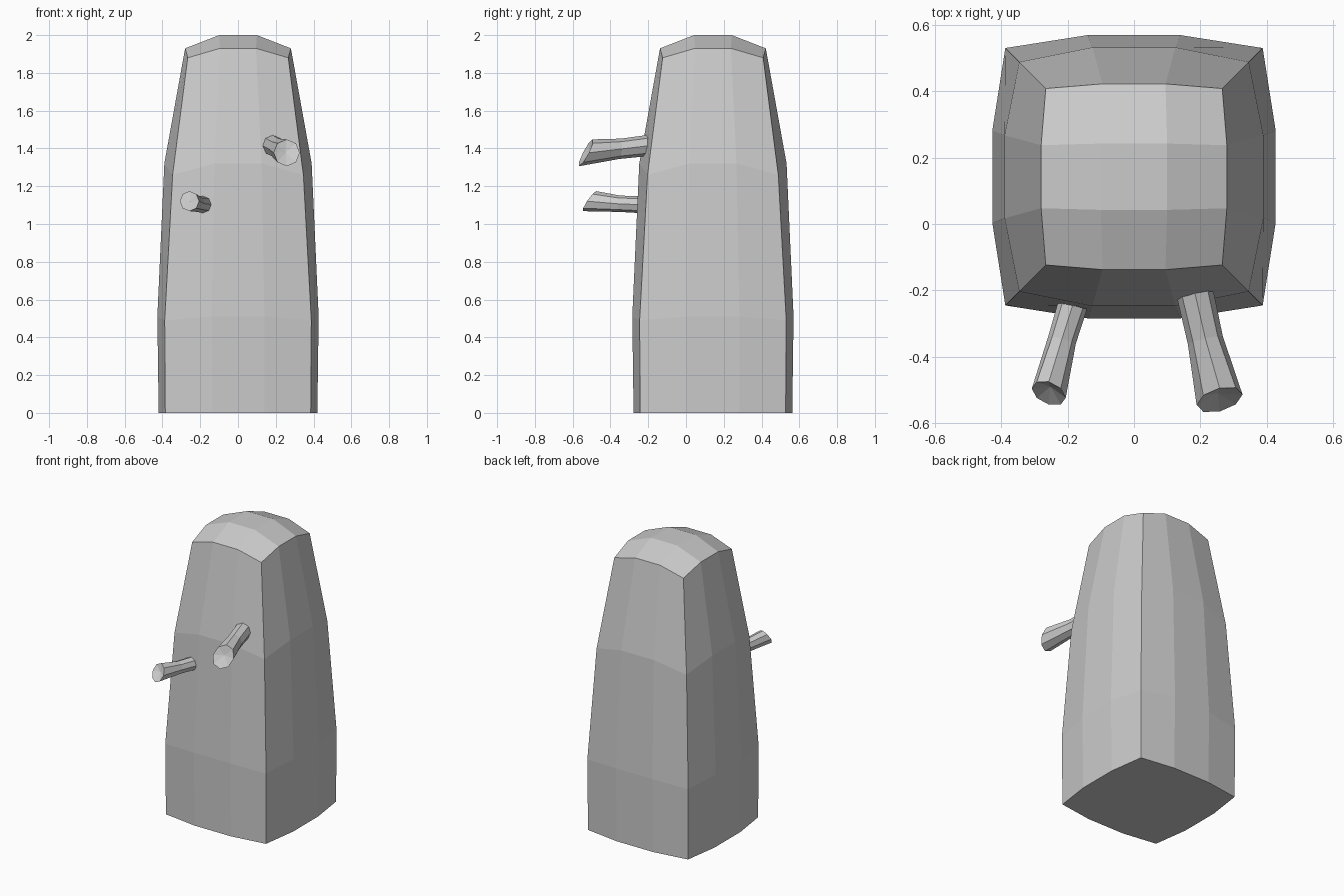
import bpy, bmesh, math
from mathutils import Vector

if "Cube" in bpy.data.objects:
    bpy.data.objects.remove(bpy.data.objects["Cube"])

CY = 0.1425  # body centre in y


def finish(name, bm):
    bmesh.ops.recalc_face_normals(bm, faces=bm.faces[:])
    me = bpy.data.meshes.new(name)
    bm.to_mesh(me)
    bm.free()
    ob = bpy.data.objects.new(name, me)
    bpy.context.collection.objects.link(ob)
    return ob


def bridge(bm, a, b):
    n = len(a)
    for i in range(n):
        j = (i + 1) % n
        bm.faces.new((a[i], a[j], b[j], b[i]))


# Stump body: bulged square rings, three segments per side
def body_ring(bm, corner, corner_z, mid, mid_off, mid_z):
    verts = []
    for q in range(4):
        a = q * math.pi / 2
        c, s = round(math.cos(a)), round(math.sin(a))
        for x, y, z in ((-corner, -corner, corner_z),
                        (-mid_off, -mid, mid_z),
                        (mid_off, -mid, mid_z)):
            verts.append(bm.verts.new((c * x - s * y, s * x + c * y + CY, z)))
    return verts


bm = bmesh.new()
profile = [(0.385, 0.0, 0.42, 0.14, 0.0),
           (0.388, 0.49, 0.427, 0.14, 0.51),
           (0.346, 1.26, 0.39, 0.125, 1.32),
           (0.266, 1.88, 0.28, 0.095, 1.93)]
rings = [body_ring(bm, *p) for p in profile]
for a, b in zip(rings, rings[1:]):
    bridge(bm, a, b)
bm.faces.new(rings[0])

# Domed cap: 3 x 3 patch filling the top ring
t = rings[-1]
inner = [bm.verts.new((sx * 0.1, CY + sy * 0.1, 2.0))
         for sx, sy in ((-1, -1), (1, -1), (1, 1), (-1, 1))]
bm.faces.new(inner)
for q in range(4):
    k = 3 * q
    p, n = inner[q], inner[(q + 1) % 4]
    bm.faces.new((t[k], t[k + 1], p, t[k - 1]))
    bm.faces.new((t[k + 1], t[k + 2], n, p))
finish("stump_body", bm)


# Broken branch: eight-sided flared tube with a slanted, hollowed end
def branch(name, path, sides=8):
    bm = bmesh.new()
    d = Vector(path[-1][0]) - Vector(path[0][0])
    u = Vector((-d.y, d.x, 0)).normalized()
    rings = []
    for centre, r, slant in path:
        v = Vector((0, slant, 1))
        rings.append([bm.verts.new(Vector(centre)
                      + u * r * math.cos(2 * math.pi * i / sides)
                      + v * r * math.sin(2 * math.pi * i / sides))
                      for i in range(sides)])
    for a, b in zip(rings, rings[1:]):
        bridge(bm, a, b)
    bm.faces.new(rings[0])
    end = rings[-1]
    tip = bm.verts.new(Vector(path[-1][0]) - d.normalized() * 0.02)
    for i in range(sides):
        bm.faces.new((end[i], end[(i + 1) % sides], tip))
    finish(name, bm)


branch("upper_branch", [((0.183, -0.205, 1.415), 0.056, 0.0),
                        ((0.215, -0.35, 1.398), 0.054, 0.1),
                        ((0.258, -0.53, 1.377), 0.071, 0.5)])
branch("lower_branch", [((-0.185, -0.245, 1.103), 0.045, 0.0),
                        ((-0.217, -0.35, 1.107), 0.043, 0.1),
                        ((-0.257, -0.51, 1.121), 0.053, 0.65)])
